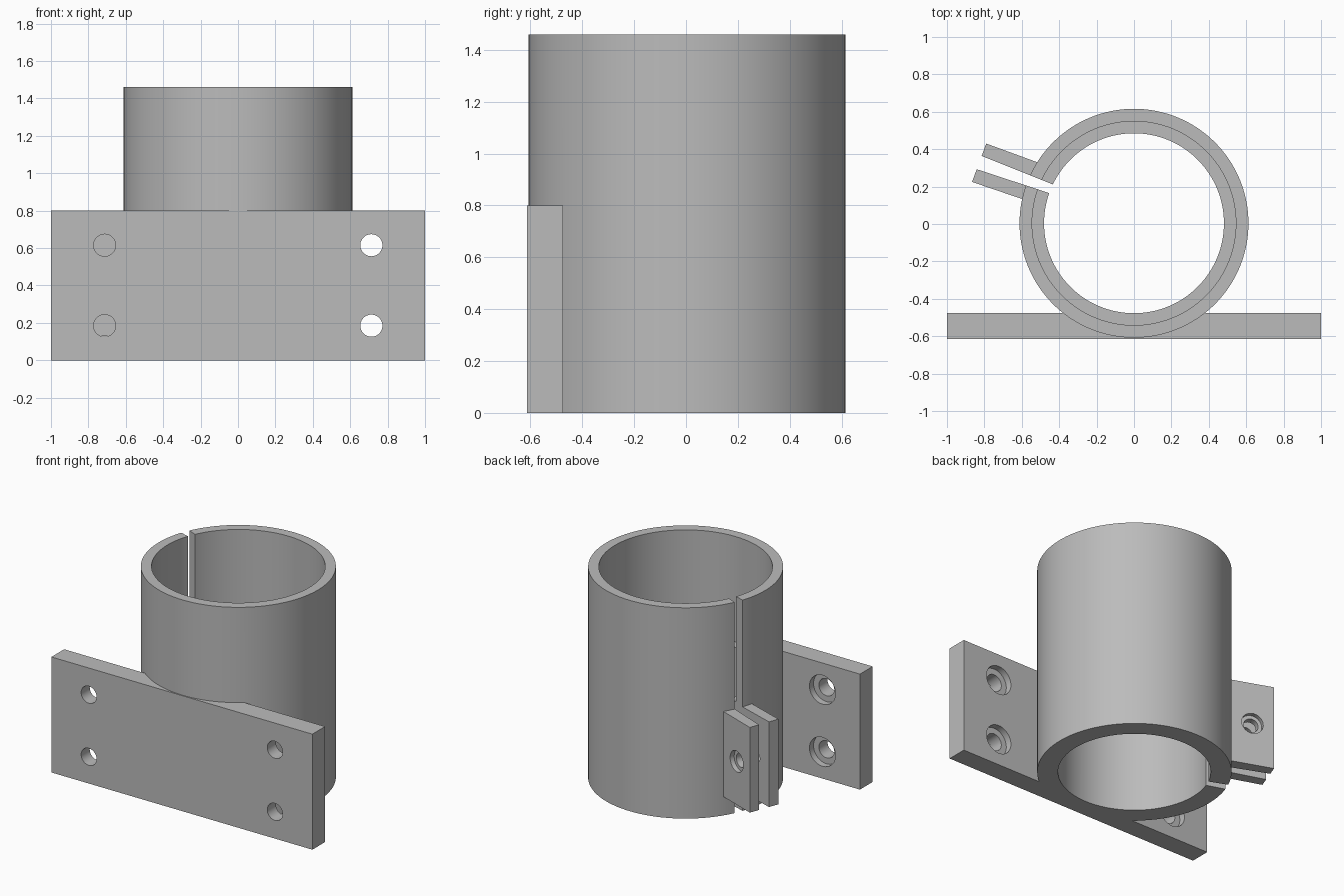
import bpy
import bmesh
from math import radians
from mathutils import Vector

if "Cube" in bpy.data.objects:
    bpy.data.objects.remove(bpy.data.objects["Cube"], do_unlink=True)

HEIGHT = 1.46
AXIS = Vector((0, 0.004, 0))
STEP_Z = 0.73

grey = bpy.data.materials.new("plain grey")
grey.use_nodes = True
colour = (0.5, 0.5, 0.5, 1)
grey.diffuse_color = colour
grey.node_tree.nodes["Principled BSDF"].inputs["Base Color"].default_value = colour


def finish(name, bm):
    bmesh.ops.recalc_face_normals(bm, faces=bm.faces)
    mesh = bpy.data.meshes.new(name)
    bm.to_mesh(mesh)
    bm.free()
    mesh.materials.append(grey)
    obj = bpy.data.objects.new(name, mesh)
    bpy.context.collection.objects.link(obj)
    return obj


def prism(name, outline, z0, z1):
    """Extrude a plan outline upwards."""
    bm = bmesh.new()
    face = bm.faces.new([bm.verts.new((x, y, z0)) for x, y in outline])
    result = bmesh.ops.extrude_face_region(bm, geom=[face])
    verts = [v for v in result["geom"] if isinstance(v, bmesh.types.BMVert)]
    bmesh.ops.translate(bm, verts=verts, vec=(0, 0, z1 - z0))
    return finish(name, bm)


def rod(name, start, end, radius, sides=48):
    """Cylinder between two points."""
    start, end = Vector(start), Vector(end)
    bm = bmesh.new()
    bmesh.ops.create_cone(bm, cap_ends=True, segments=sides, radius1=radius,
                          radius2=radius, depth=(end - start).length)
    turn = Vector((0, 0, 1)).rotation_difference(end - start).to_matrix()
    bmesh.ops.rotate(bm, verts=bm.verts, cent=(0, 0, 0), matrix=turn)
    bmesh.ops.translate(bm, verts=bm.verts, vec=(start + end) / 2)
    return finish(name, bm)


def combine(body, tool, operation):
    """Apply one boolean and discard the tool."""
    mod = body.modifiers.new("boolean", "BOOLEAN")
    mod.operation, mod.solver, mod.object = operation, "EXACT", tool
    with bpy.context.temp_override(object=body, active_object=body):
        bpy.ops.object.modifier_apply(modifier=mod.name)
    bpy.data.objects.remove(tool, do_unlink=True)


def up(z):
    return AXIS + Vector((0, 0, z))


# Sleeve, mounting plate and clamping lug joined into one body
clamp = rod("split_clamp_bracket", up(0), up(HEIGHT), 0.612, 128)
plate = prism("mounting_plate", [(-1, -0.614), (1, -0.614), (1, -0.475), (-1, -0.475)], 0, 0.8)
combine(clamp, plate, "UNION")
lug = prism("clamping_lug", [(-0.79, 0.43), (-0.866, 0.225), (-0.5, 0.1), (-0.44, 0.302)], 0.13, 0.72)
combine(clamp, lug, "UNION")

# Stepped bore, wider above
combine(clamp, rod("lower_bore", up(-0.1), up(HEIGHT + 0.1), 0.481, 128), "DIFFERENCE")
combine(clamp, rod("upper_bore", up(STEP_Z), up(HEIGHT + 0.1), 0.545, 128), "DIFFERENCE")

# Full-height split running out through the lug
slot = prism("slot", [(-1, 0.438), (-1, 0.345), (-0.3, 0.115), (-0.3, 0.158)], -0.1, HEIGHT + 0.1)
combine(clamp, slot, "DIFFERENCE")

# Counterbored screw holes in the plate
for x in (-0.713, 0.713):
    for z in (0.185, 0.615):
        combine(clamp, rod("screw_hole", (x, -0.7, z), (x, -0.4, z), 0.059), "DIFFERENCE")
        combine(clamp, rod("counterbore", (x, -0.52, z), (x, -0.4, z), 0.1), "DIFFERENCE")

# Clamping bolt hole through both halves of the lug
face = Vector((-0.655, 0.38, 0.43))
across = Vector((0.348, 0.938, 0))
combine(clamp, rod("bolt_hole", face - across * 0.35, face + across * 0.1, 0.048), "DIFFERENCE")
combine(clamp, rod("bolt_counterbore", face - across * 0.03, face + across * 0.1, 0.072), "DIFFERENCE")

# Smooth round walls, crisp edges
bpy.ops.object.select_all(action="DESELECT")
clamp.select_set(True)
bpy.context.view_layer.objects.active = clamp
bpy.ops.object.shade_smooth_by_angle(angle=radians(30))
